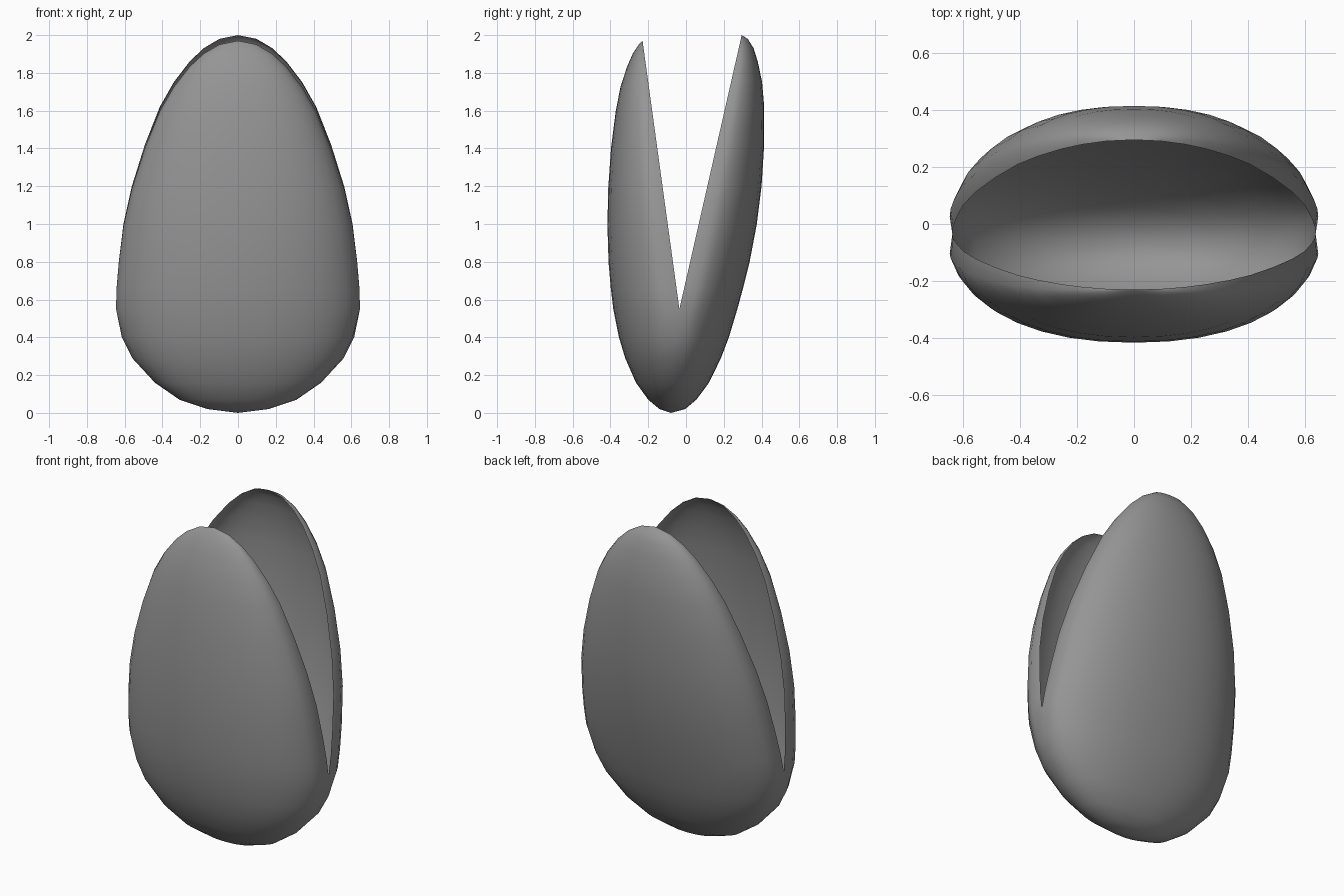
import bpy, bmesh, math

cube = bpy.data.objects.get("Cube")
if cube:
    bpy.data.objects.remove(cube)

# One grey for the whole shell
mat = bpy.data.materials.new("shell grey")
mat.use_nodes = True
grey = (0.3, 0.3, 0.3, 1)
mat.diffuse_color = grey
mat.node_tree.nodes["Principled BSDF"].inputs["Base Color"].default_value = grey

# Level profile: height, half width, front y, back y
ROWS = [
    (0.00, 0.00, -0.08, -0.08), (0.02, 0.16, -0.14, -0.005),
    (0.07, 0.31, -0.20, 0.055), (0.16, 0.44, -0.265, 0.122),
    (0.29, 0.56, -0.322, 0.185), (0.40, 0.615, -0.355, 0.227),
    (0.55, 0.655, -0.385, 0.272), (0.66, 0.652, -0.398, 0.302),
    (0.80, 0.64, -0.41, 0.337), (1.00, 0.615, -0.416, 0.375),
    (1.20, 0.57, -0.412, 0.40), (1.42, 0.50, -0.397, 0.414),
    (1.62, 0.42, -0.372, 0.414), (1.75, 0.345, -0.347, 0.403),
    (1.86, 0.26, -0.312, 0.38), (1.93, 0.185, -0.282, 0.358),
    (1.98, 0.10, -0.25, 0.327), (2.00, 0.00, -0.23, 0.295),
]
HINGE = 0.55
SEGMENTS = 18
FULLNESS = 0.92   # below one makes the arcs rounder than an ellipse
LIP = 0.972       # the open rim curls slightly inward


def rim_y(z, tip):
    """Seam line below the hinge, straight leaning rim above it."""
    if z <= HINGE:
        return -0.08 + 0.045 * z / HINGE
    return -0.035 + (tip + 0.035) * (z - HINGE) / (2 - HINGE)


def add_half(bm, column, tip, height):
    """Half shell of rounded arcs stacked level by level."""
    grid = []
    for row in ROWS:
        z, width, outer = row[0], row[1], row[column]
        rim = rim_y(z, tip)
        level = z
        if z > HINGE:
            level = HINGE + (z - HINGE) * (height - HINGE) / (2 - HINGE)
        arc = []
        for i in range(SEGMENTS + 1):
            a = math.pi * i / SEGMENTS
            c, s = math.cos(a), max(math.sin(a), 0)
            x = width * math.copysign(abs(c) ** FULLNESS, c)
            if i in (0, SEGMENTS) and z >= HINGE:
                x *= LIP
            y = rim + (outer - rim) * s ** FULLNESS
            arc.append(bm.verts.new((x, y, level)))
        grid.append(arc)
    for low, high in zip(grid, grid[1:]):
        for i in range(SEGMENTS):
            quad = [low[i], low[i + 1], high[i + 1], high[i]]
            if outer < rim_y(HINGE, tip):
                quad.reverse()      # front half winds the other way
            bm.faces.new(quad)


# Both halves share the seam up to the hinge
bm = bmesh.new()
add_half(bm, 2, -0.23, 1.97)
add_half(bm, 3, 0.295, 2.0)
bmesh.ops.remove_doubles(bm, verts=bm.verts, dist=0.0005)

mesh = bpy.data.meshes.new("nut_shell")
bm.to_mesh(mesh)
bm.free()
mesh.materials.append(mat)
shell = bpy.data.objects.new("nut_shell", mesh)
bpy.context.collection.objects.link(shell)
bpy.context.view_layer.objects.active = shell
shell.select_set(True)
bpy.ops.object.shade_smooth_by_angle(angle=math.radians(60))
